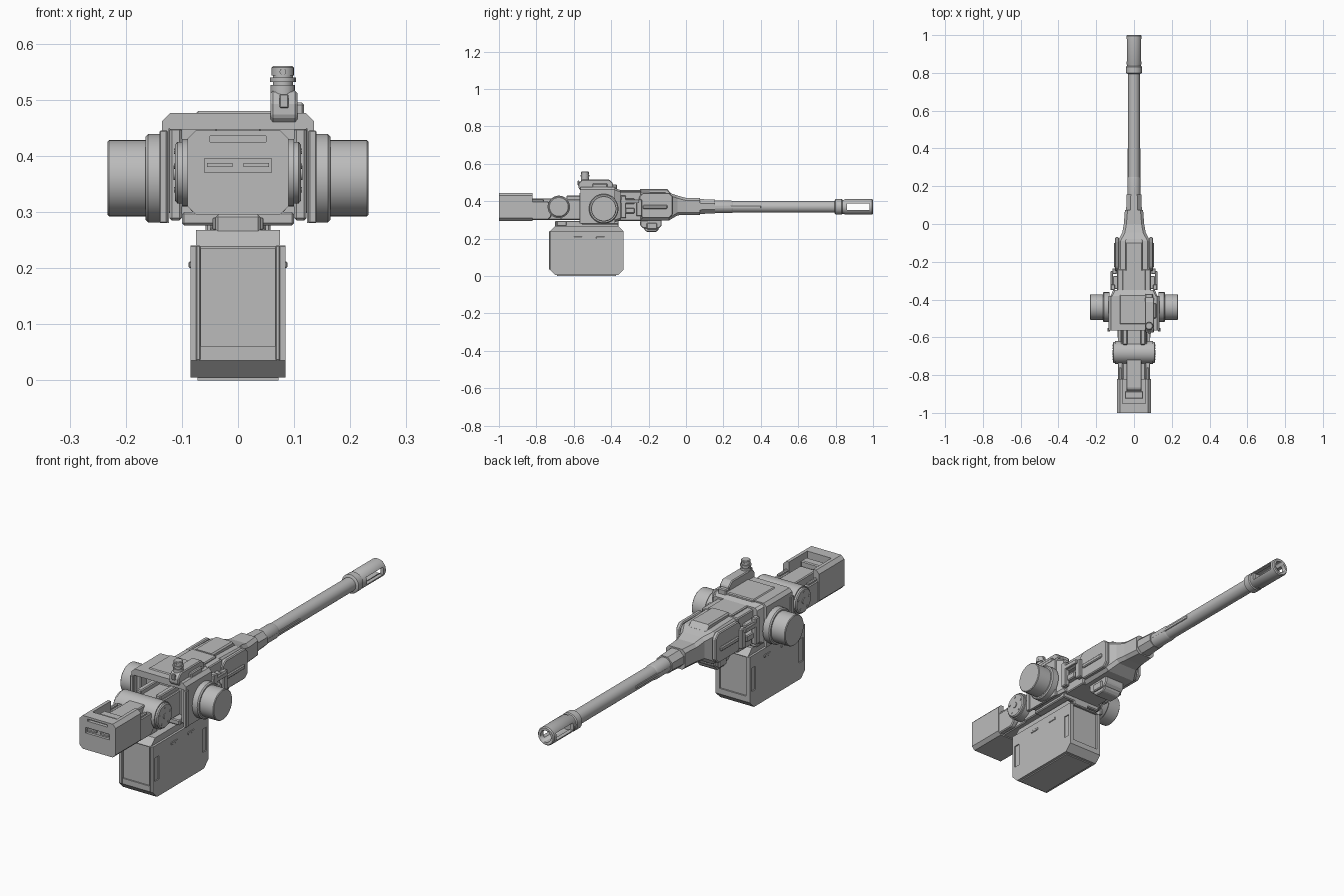
import bpy, bmesh, math
from mathutils import Vector, Matrix

default_cube = bpy.data.objects.get("Cube")
if default_cube:
    bpy.data.objects.remove(default_cube, do_unlink=True)

GREY = (.5, .5, .5, 1)
metal = bpy.data.materials.new("plain grey metal")
metal.use_nodes = True
metal.diffuse_color = GREY
metal.node_tree.nodes["Principled BSDF"].inputs["Base Color"].default_value = GREY

# Shared edge softness and centre lines
SOFT, FINE, SHARP = .004, .002, 0
bore = Vector((0, 0, .37))
hinge = Vector((0, -.68, .37))
drum = Vector((0, -.44, .36))
knob = Vector((.08, -.54, 0))


def finish(name, bm, bevel=SHARP, smooth=False):
    """Turn a bmesh into a grey object in the scene."""
    bmesh.ops.recalc_face_normals(bm, faces=bm.faces)
    mesh = bpy.data.meshes.new(name)
    bm.to_mesh(mesh)
    bm.free()
    mesh.materials.append(metal)
    part = bpy.data.objects.new(name, mesh)
    bpy.context.collection.objects.link(part)
    if smooth:
        bpy.ops.object.select_all(action='DESELECT')
        bpy.context.view_layer.objects.active = part
        part.select_set(True)
        bpy.ops.object.shade_smooth_by_angle(angle=math.radians(35))
    if bevel:
        modifier = part.modifiers.new("edge bevel", 'BEVEL')
        modifier.width, modifier.segments, modifier.limit_method = bevel, 1, 'ANGLE'
    return part


def box(name, x, y, z, bevel=SOFT, along='X', corner=SHARP):
    """Box from ranges; a single x is a half width. Corners can be cut along one axis."""
    ranges = (x if isinstance(x, tuple) else (-x, x), y, z)
    bm = bmesh.new()
    bmesh.ops.create_cube(bm, size=1)
    for vert in bm.verts:
        vert.co = [min(span) if side < 0 else max(span) for side, span in zip(vert.co, ranges)]
    if corner:
        axis = "XYZ".index(along)
        edges = [e for e in bm.edges if abs((e.verts[0].co - e.verts[1].co).normalized()[axis]) > .9]
        bmesh.ops.bevel(bm, geom=edges, offset=corner, segments=1, affect='EDGES')
    return finish(name, bm, bevel)


def skin(name, rings, smooth=False):
    """Join rings of points into a closed skin."""
    bm = bmesh.new()
    loops = [[bm.verts.new(point) for point in ring] for ring in rings]
    for near, far in zip(loops, loops[1:]):
        for i in range(len(near)):
            bm.faces.new((near[i - 1], near[i], far[i], far[i - 1]))
    bm.faces.new(loops[0])
    bm.faces.new(loops[-1])
    return finish(name, bm, smooth=smooth)


def turned(name, axis, centre, *profile, sides=40):
    """Turn (position, radius) steps around an axis through the centre."""
    rings = []
    for place, radius in profile:
        ring = []
        for i in range(sides):
            angle = math.tau * i / sides
            offset = [radius * math.cos(angle), radius * math.sin(angle)]
            offset.insert("XYZ".index(axis), place)
            ring.append(centre + Vector(offset))
        rings.append(ring)
    return skin(name, rings, smooth=True)


def tapered(name, chamfer, *sections):
    """Eight-sided tube through (y, half width, low z, high z) sections."""
    rings = []
    for y, half, low, high in sections:
        right = [(half - chamfer, low), (half, low + chamfer), (half, high - chamfer), (half - chamfer, high)]
        outline = right + [(-x, z) for x, z in reversed(right)]
        rings.append([(x, y, z) for x, z in outline])
    return skin(name, rings)


def mirrored(part):
    """Add the same part on the other side."""
    twin = part.copy()
    twin.data = part.data.copy()
    twin.data.transform(Matrix.Scale(-1, 4, (1, 0, 0)))
    twin.data.flip_normals()
    part.name, twin.name = "left_" + part.name, "right_" + part.name
    bpy.context.collection.objects.link(twin)


def cut(part, *cutters):
    """Subtract hidden helper shapes from a part."""
    for cutter in cutters:
        cutter.hide_render = True
        cutter.hide_set(True)
        modifier = part.modifiers.new("cut", 'BOOLEAN')
        modifier.operation, modifier.solver, modifier.object = 'DIFFERENCE', 'EXACT', cutter


# Stock: hollow end block with vents, side arms and an inner arm
stock = box("stock", .09, (-1, -.82), (.295, .445), SHARP, along='Y', corner=.015)
cut(stock,
    box("stock_well_cutter", .06, (-.95, -.8), (.35, .5), SHARP),
    box("stock_vent_cutter", .06, (-1.1, -.988), (.37, .395), SHARP),
    box("stock_notch_cutter", .05, (-1.1, -.985), (.425, .435), SHARP))
mirrored(box("vent_bar", (.01, .055), (-.998, -.98), (.38, .387), SHARP))
mirrored(box("stock_pad", (.02, .07), (-1, -.98), (.305, .345), FINE))
mirrored(box("stock_arm", (.06, .085), (-.84, -.72), (.3, .4), corner=.02))
mirrored(box("stock_rail", (.065, .08), (-.84, -.76), (.39, .41)))
box("stock_floor", .06, (-.84, -.6), (.3, .335))
box("inner_arm", .04, (-.89, -.66), (.33, .415), corner=.02)
box("stock_crossbar", .048, (-.925, -.885), (.34, .43))

# Hinge roller with caps, pins and bolts
turned("hinge_roller", 'X', hinge, (-.1, .06), (.1, .06))
mirrored(turned("hinge_cap", 'X', hinge, (.1, .055), (.108, .055), (.112, .05)))
mirrored(turned("hinge_pin", 'X', hinge, (.1, .013), (.115, .013), sides=12))
for i in range(5):
    turn = Matrix.Rotation(math.tau * i / 5, 3, 'X')
    spot = hinge + turn @ Vector((0, 0, .038))
    mirrored(turned("hinge_bolt", 'X', spot, (.1, .005), (.114, .005), sides=8))
box("hinge_neck", .068, (-.67, -.48), (.3, .41))
mirrored(box("neck_rail", (.035, .06), (-.64, -.48), (.4, .43)))

# Receiver: open-backed roof and walls around a solid core
box("receiver_roof", .135, (-.565, -.38), (.447, .476), SHARP, along='Y', corner=.014)
mirrored(box("receiver_wall", (.123, .135), (-.565, -.38), (.28, .462), SHARP))
tapered("receiver_core", .01, (-.51, .12, .29, .46), (-.38, .124, .29, .47), (-.35, .11, .3, .46))
box("receiver_top_pad", .075, (-.53, -.375), (.465, .48))
box("rear_top_clip", .04, (-.55, -.5), (.44, .455), FINE)
mirrored(box("rear_post", (.1, .122), (-.55, -.5), (.285, .45)))
mirrored(box("rear_lip", (.126, .14), (-.57, -.55), (.28, .445), FINE))
box("receiver_base", .1, (-.56, -.36), (.276, .3))

# Side drums on stepped flanges
mirrored(turned("drum_flange", 'X', drum, (.13, .079), (.16, .079), (.165, .074), sides=48))
mirrored(turned("side_drum", 'X', drum, (.13, .068), (.23, .068), (.233, .065), sides=48))

# Sight: block and round knob on the left of the roof
box("sight_block", (.058, .106), (-.575, -.39), (.45, .516), corner=.02)
box("sight_ramp", (.06, .1), (-.45, -.37), (.46, .49))
box("sight_button", (.074, .09), (-.58, -.57), (.485, .51), FINE)
box("sight_side_clip", (.1, .118), (-.5, -.42), (.47, .495))
turned("sight_base", 'Z', knob, (.5, .022), (.526, .022), sides=16)
turned("sight_stem", 'Z', knob, (.52, .018), (.55, .018), sides=16)
turned("sight_collar", 'Z', knob, (.532, .023), (.54, .023), sides=16)
turned("sight_cap", 'Z', knob, (.543, .02), (.557, .02), (.56, .017), sides=16)
turned("sight_screw", 'Y', knob + Vector((0, 0, .55)), (-.022, .006), (.022, .006), sides=10)

# Middle body with side clamps
box("middle_body", .09, (-.37, -.24), (.295, .452))
box("middle_lid", .062, (-.37, -.24), (.445, .46))
for low in (.335, .385):
    mirrored(box("side_clamp", (.08, .112), (-.345, -.275), (low, low + .03)))
mirrored(box("clamp_plate", (.1, .124), (-.35, -.32), (.31, .43)))
mirrored(box("clamp_arm", (.112, .124), (-.35, -.25), (.39, .41), FINE))

# Front fairing, lid, cheek plates and lower latch
tapered("front_fairing", .014, (-.25, .085, .295, .45), (-.09, .085, .298, .445),
        (-.045, .062, .325, .43), (0, .054, .327, .418), (.075, .048, .327, .418))
tapered("front_lid", .006, (-.245, .045, .43, .465), (-.1, .045, .43, .465), (-.08, .045, .42, .442))
mirrored(box("cheek_plate", (.08, .1), (-.25, -.07), (.31, .445), corner=.02))
mirrored(box("cheek_rail", (.09, .107), (-.23, -.1), (.36, .38)))
mirrored(box("cheek_lug", (.09, .115), (-.265, -.235), (.32, .41)))
box("lower_latch", .05, (-.245, -.13), (.255, .31), corner=.015)
box("lower_latch_tip", .045, (-.225, -.145), (.236, .28), corner=.015)
mirrored(box("latch_tab", (.045, .058), (-.21, -.155), (.25, .285)))

# Barrel and slotted muzzle
tapered("barrel_collar", .022, (.06, .042, .332, .412), (.155, .039, .335, .409))
turned("barrel_sleeve", 'Y', bore, (.15, .034), (.24, .034), (.25, .031))
turned("barrel", 'Y', bore, (.15, .031), (.83, .031))
mirrored(box("barrel_strip", (.022, .034), (.15, .4), (.363, .377), FINE))
turned("muzzle_ring", 'Y', bore, (.795, .034), (.8, .042), (.832, .042), (.836, .038))
muzzle = turned("muzzle", 'Y', bore, (.83, .038), (.845, .038), (.85, .041), (.995, .041), (1, .037))
cut(muzzle,
    turned("bore_cutter", 'Y', bore, (.85, .026), (1.1, .026)),
    box("slot_cutter", .1, (.86, .98), (.353, .387), SHARP))

# Magazine: cut-cornered box with shoulders, recessed latches and end panels
magazine = box("magazine", .085, (-.728, -.333), (.005, .268), SHARP, corner=.03)
recesses = []
for side in (-1, 1):
    recesses.append(box("shoulder_cutter", (side * .075, side * .2), (-.8, -.2), (.24, .4), SHARP))
    for y in (-.715, -.375):
        recesses.append(box("latch_cutter", (side * .08, side * .1), (y, y + .03), (.08, .185), SHARP))
for y in (-.8, -.34):
    recesses.append(box("end_panel_cutter", .066, (y, y + .078), (.06, .235), SHARP))
cut(magazine, *recesses)
for y in (-.6, -.48):
    mirrored(box("magazine_stud", (.08, .088), (y, y + .045), (.2, .212), FINE))
box("magazine_foot", .072, (-.69, -.375), (0, .01), SHARP)
mirrored(box("front_rib", (.067, .075), (-.732, -.72), (.035, .24), FINE))
box("feed_neck", .04, (-.7, -.36), (.26, .295))
mirrored(box("neck_clip", (.035, .045), (-.69, -.64), (.268, .29), FINE))
